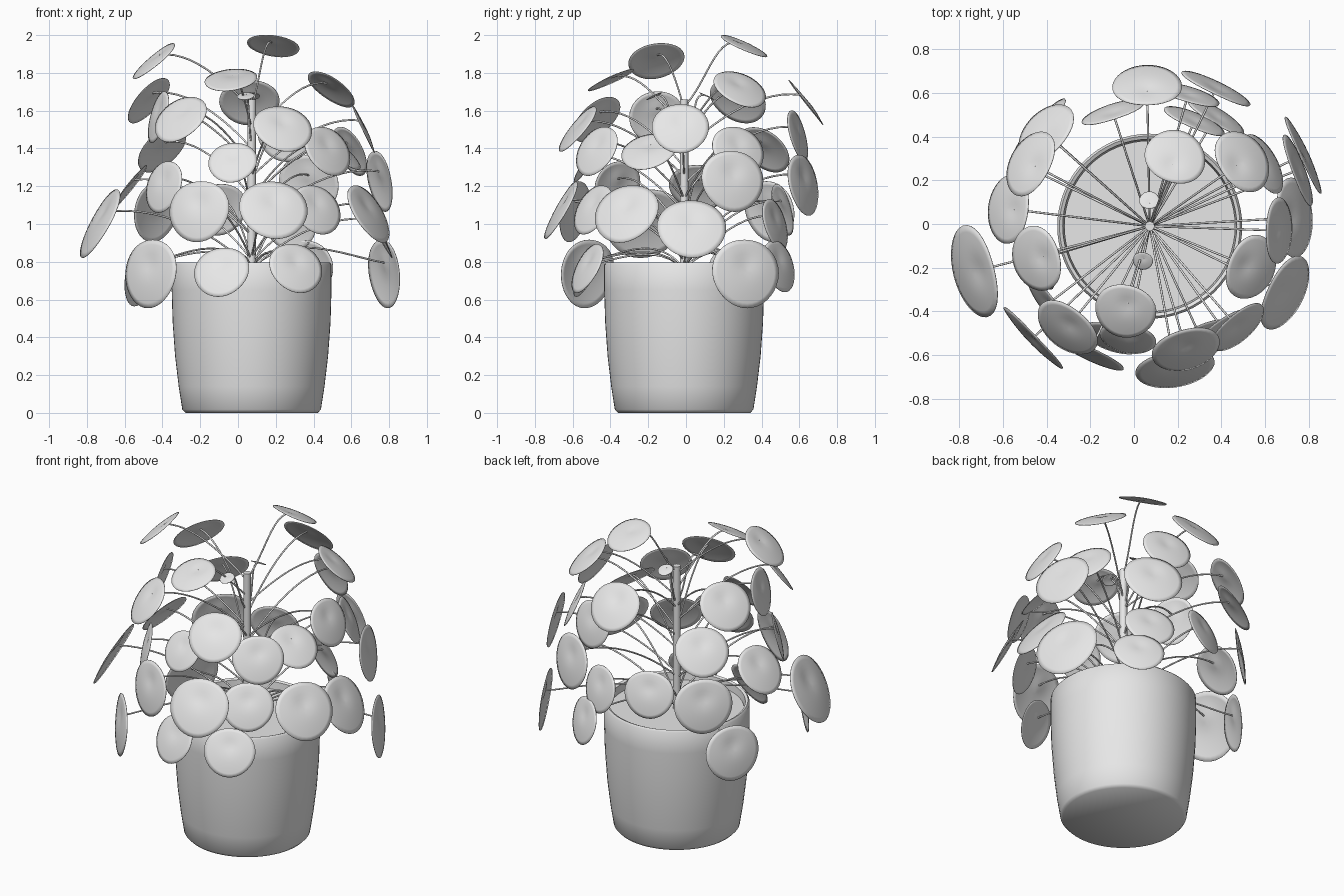
import bpy
import bmesh
import math
from mathutils import Vector

cube = bpy.data.objects.get("Cube")
if cube:
    bpy.data.objects.remove(cube)

grey = bpy.data.materials.new("light_grey")
grey.use_nodes = True
grey.diffuse_color = (0.8, 0.8, 0.8, 1)
grey.node_tree.nodes["Principled BSDF"].inputs["Base Color"].default_value = grey.diffuse_color

AXIS = Vector((0.072, -0.01, 0))
UP = Vector((0, 0, 1))


def link(name, data):
    data.materials.append(grey)
    obj = bpy.data.objects.new(name, data)
    bpy.context.collection.objects.link(obj)
    return obj


def smooth(obj):
    bpy.ops.object.select_all(action="DESELECT")
    obj.select_set(True)
    bpy.context.view_layer.objects.active = obj
    bpy.ops.object.shade_smooth_by_angle(angle=math.radians(50))


def lathe(name, profile):
    """Spin a (radius, height) profile around the pot axis."""
    bm = bmesh.new()
    verts = [bm.verts.new((r, 0, z)) for r, z in profile]
    edges = [bm.edges.new(pair) for pair in zip(verts, verts[1:])]
    bmesh.ops.spin(bm, geom=verts + edges, cent=(0, 0, 0), axis=UP,
                   angle=math.tau, steps=64)
    bmesh.ops.remove_doubles(bm, verts=bm.verts, dist=0.0001)
    bmesh.ops.recalc_face_normals(bm, faces=bm.faces)
    mesh = bpy.data.meshes.new(name)
    bm.to_mesh(mesh)
    bm.free()
    obj = link(name, mesh)
    obj.location = AXIS
    smooth(obj)


def tube(name, start, leave, arrive, end, radius):
    """Round Bezier tube from start to end, shaped by its two inner handles."""
    curve = bpy.data.curves.new(name, "CURVE")
    curve.dimensions = "3D"
    curve.bevel_depth = radius
    curve.bevel_resolution = 2
    curve.use_fill_caps = True
    spline = curve.splines.new("BEZIER")
    spline.bezier_points.add(1)
    for point, co, handle in zip(spline.bezier_points, (start, end), (leave, arrive)):
        point.handle_left_type = point.handle_right_type = "FREE"
        point.co = co
        point.handle_left = point.handle_right = handle
    link(name, curve)


def stem_point(z):
    """Point on the upright main stem."""
    return AXIS + UP * z


def leaf(name, centre, lift, r):
    """Round shield leaf facing outward, with the stalk joining above its middle."""
    out = centre - stem_point(centre.z)
    out.normalize()
    normal = out * math.sqrt(1 - lift * lift) + UP * lift
    side = UP.cross(out)
    up = normal.cross(side)
    joint = 0.3

    def surface(d, a):
        u, v = d * math.cos(a), d * math.sin(a)
        dome = 0.05 - 0.1 * d * d
        dimple = 0.06 * math.exp(-9 * (u * u + (v - joint) ** 2))
        return centre + r * (side * u + up * v + normal * (dome - dimple))

    # Blade of concentric rings, slightly wider than tall
    bm = bmesh.new()
    count, rings = 36, 7
    hub = bm.verts.new(surface(0, 0))
    last = None
    for k in range(1, rings + 1):
        ring = []
        for s in range(count):
            a = math.tau * s / count
            wobble = 1 + 0.03 * math.cos(2 * a) + 0.02 * math.sin(3 * a)
            ring.append(bm.verts.new(surface(k / rings * wobble, a)))
        for s in range(count):
            t = (s + 1) % count
            if last:
                bm.faces.new((last[s], ring[s], ring[t], last[t]))
            else:
                bm.faces.new((hub, ring[s], ring[t]))
        last = ring
    mesh = bpy.data.meshes.new(name)
    bm.to_mesh(mesh)
    bm.free()
    obj = link(name, mesh)
    smooth(obj)
    obj.modifiers.new("thickness", "SOLIDIFY").thickness = 0.003

    # Stalk rising from the main stem and arching over into the leaf
    end = surface(joint, math.pi / 2) - normal * 0.003
    start = stem_point(min(1.62, max(0.76, centre.z - 0.26)))
    reach = (end - start).length
    leave = start + (out * 0.7 + UP * 0.7) * reach * 0.4
    arrive = end - (out - UP * 0.15) * reach * 0.28
    tube(name + "_stalk", start, leave, arrive, end, 0.005)


def leaves(name, lift, r, centres):
    for i, centre in enumerate(centres):
        leaf(f"{name}_{i + 1}", Vector(centre), lift, r)


# Pot with rounded foot and rim, and the soil inside it
lathe("pot", [(0, 0), (0.35, 0), (0.367, 0.018), (0.386, 0.14), (0.405, 0.3),
              (0.418, 0.48), (0.423, 0.65), (0.423, 0.785), (0.413, 0.797),
              (0.398, 0.79), (0.39, 0.7)])
lathe("soil", [(0, 0.745), (0.391, 0.745)])

# Main stem
tube("main_stem", *map(stem_point, (0.72, 1, 1.3, 1.66)), 0.023)

# Leaves grouped by size and by how far their faces are turned up
leaves("large_hanging_leaf", 0.1, 0.188, [(-.47, -.53, .74), (.785, .32, .74)])
leaves("hanging_leaf", 0.18, 0.169, [
    (-.53, .28, .73), (-.21, -.6, 1.07), (-.44, .45, 1.07), (.76, .25, 1.23),
    (.38, .63, 1.21)])
leaves("small_hanging_leaf", 0.25, 0.145, [
    (-.4, -.37, 1.2), (-.1, .52, 1.08), (.38, .5, .78), (.28, .48, 1),
    (.25, .6, 1.47), (-.43, -.16, 1.57)])
leaves("leaning_leaf", 0.42, 0.147, [
    (-.09, -.53, .75), (.31, -.53, .77), (.42, -.5, 1.08), (.48, -.48, 1.39),
    (.6, .28, 1.39), (.67, -.03, 1.51)])
leaves("widest_leaf", 0.46, 0.21, [(-.74, -.22, 1.01)])
leaves("wide_leaf", 0.48, 0.178, [
    (.7, -.32, 1.06), (.74, .03, .98), (.19, -.67, 1.08)])
leaves("slanted_leaf", 0.61, 0.155, [
    (-.58, .07, 1.2), (.24, -.58, 1.51), (-.41, .42, 1.4), (-.31, -.48, 1.56),
    (-.48, .28, 1.66), (.06, .64, 1.65)])
leaves("small_slanted_leaf", 0.53, 0.127, [(-.03, -.53, 1.33)])
leaves("raised_leaf", 0.75, 0.147, [
    (.54, -.2, 1.39), (-.45, -.16, 1.87), (.5, .29, 1.72)])
leaves("flat_leaf", 0.9, 0.137, [(-.04, -.4, 1.77), (.19, .31, 1.95)])
leaves("young_leaf", 0.9, 0.045, [(.04, -.17, 1.68), (.07, .11, 1.68)])
